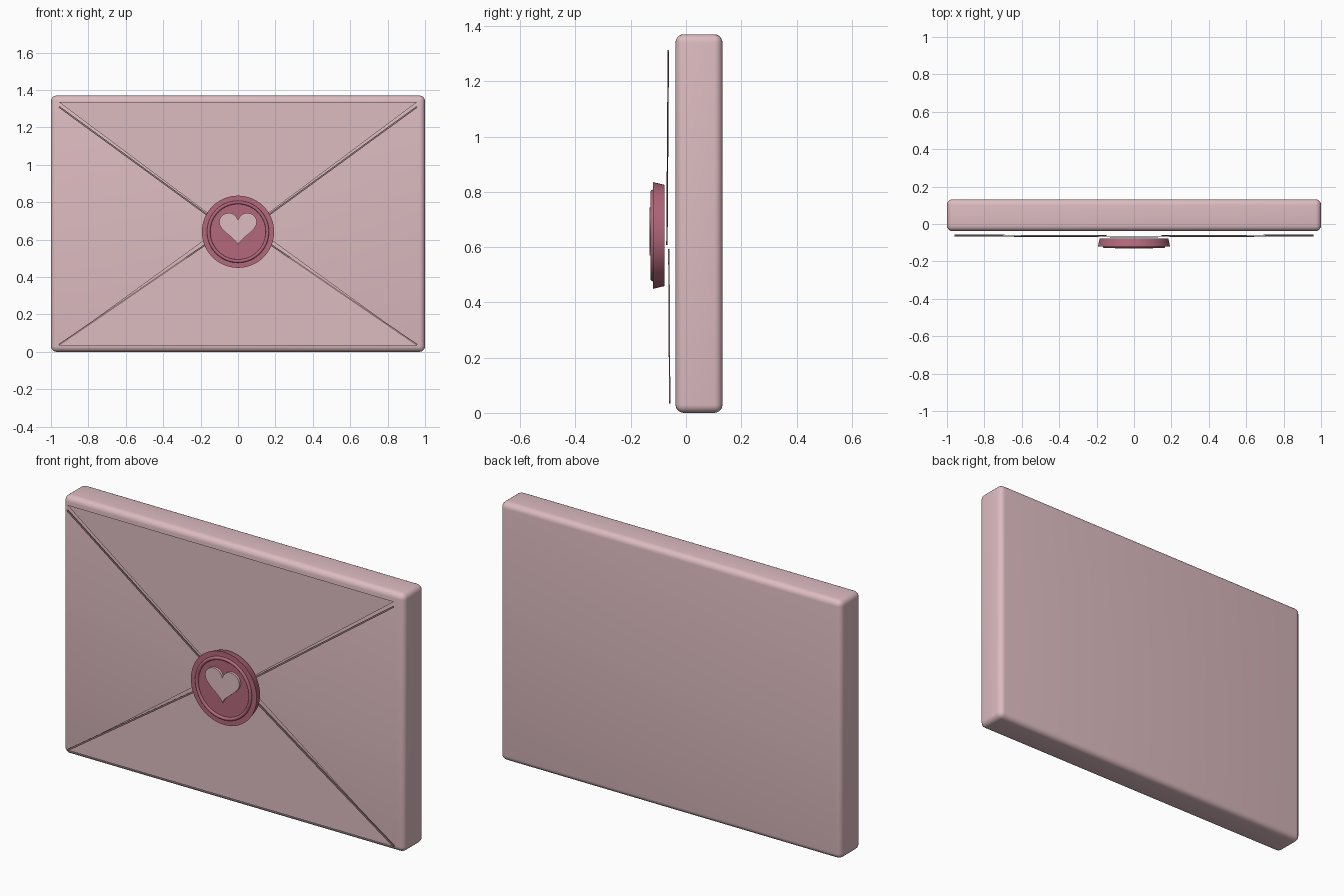
import bpy, bmesh, math
from mathutils import Vector

if "Cube" in bpy.data.objects:
    bpy.data.objects.remove(bpy.data.objects["Cube"])


def material(name, rgb):
    m = bpy.data.materials.new(name)
    m.diffuse_color = (*rgb, 1)
    m.use_nodes = True
    m.node_tree.nodes["Principled BSDF"].inputs["Base Color"].default_value = m.diffuse_color
    return m


PINK = material("pink_paper", (0.72, 0.50, 0.53))
WAX = material("rose_wax", (0.45, 0.14, 0.20))
FOLD = material("fold_line", (0.30, 0.19, 0.20))
SEAL_Z = 0.642


def finish(name, bm, mat, smooth=True):
    bmesh.ops.recalc_face_normals(bm, faces=bm.faces)
    me = bpy.data.meshes.new(name)
    bm.to_mesh(me)
    bm.free()
    ob = bpy.data.objects.new(name, me)
    bpy.context.collection.objects.link(ob)
    me.materials.append(mat)
    if smooth:
        bpy.ops.object.select_all(action='DESELECT')
        ob.select_set(True)
        bpy.context.view_layer.objects.active = ob
        bpy.ops.object.shade_smooth_by_angle(angle=math.radians(35))
    return ob


def lathe(name, profile, mat, closed=False, steps=64):
    """Spin (radius, y) points around the seal axis."""
    bm = bmesh.new()
    vs = [bm.verts.new((r, y, SEAL_Z)) for r, y in profile]
    es = [bm.edges.new(p) for p in zip(vs, vs[1:])]
    if closed:
        es.append(bm.edges.new((vs[-1], vs[0])))
    bmesh.ops.spin(bm, geom=vs + es, cent=(0, 0, SEAL_Z), axis=(0, 1, 0),
                   angle=math.tau, steps=steps)
    bmesh.ops.remove_doubles(bm, verts=bm.verts, dist=1e-5)
    return finish(name, bm, mat)


def flap(name, points, y):
    """Single paper sheet facing the front."""
    bm = bmesh.new()
    bm.faces.new([bm.verts.new((x, y, z)) for x, z in points])
    ob = finish(name, bm, PINK, False)
    if ob.data.polygons[0].normal.y > 0:
        ob.data.flip_normals()


def fold(name, a, b, width, depth):
    """Thin raised bar from a to b."""
    a, b = Vector(a), Vector(b)
    d = (b - a).normalized()
    side = d.cross(Vector((0, 1, 0))).normalized() * width / 2
    up = Vector((0, depth / 2, 0))
    bm = bmesh.new()
    ends = [[bm.verts.new(p + s * side + t * up)
             for s, t in ((-1, -1), (1, -1), (1, 1), (-1, 1))] for p in (a, b)]
    for e in ends:
        bm.faces.new(e)
    for i in range(4):
        j = (i + 1) % 4
        bm.faces.new((ends[0][i], ends[0][j], ends[1][j], ends[1][i]))
    finish(name, bm, FOLD, False)


# Envelope body with rounded edges
bm = bmesh.new()
bmesh.ops.create_cube(bm, size=1)
for v in bm.verts:
    v.co = (v.co.x * 2, v.co.y * 0.17 + 0.047, (v.co.z + 0.5) * 1.37)
bmesh.ops.bevel(bm, geom=bm.edges[:], offset=0.03, segments=5, profile=0.5, affect='EDGES')
finish("envelope_body", bm, PINK)

# Upper and lower paper flaps
flap("upper_flap", [(-0.96, 1.337), (0.96, 1.337), (0, 0.62)], -0.061)
flap("lower_flap", [(-0.96, 0.033), (0.96, 0.033), (0, 0.73)], -0.056)

# Fold lines along the flap edges
for label, s in (("left", -1), ("right", 1)):
    fold("upper_fold_" + label, (s * 0.957, -0.064, 1.31), (0, -0.069, 0.612), 0.009, 0.005)
    fold("lower_fold_" + label, (s * 0.957, -0.059, 0.037), (s * 0.15, -0.062, 0.59), 0.009, 0.005)

# Wax seal disc and its raised rim
lathe("seal_disc", [(0, -0.077), (0.183, -0.077), (0.193, -0.119), (0, -0.119)], WAX)
lathe("seal_ring", [(0.157 + 0.009 * math.cos(k * math.tau / 12),
                     -0.120 + 0.009 * math.sin(k * math.tau / 12)) for k in range(12)],
      WAX, closed=True)

# Heart emblem
bm = bmesh.new()
outline = []
for k in range(48):
    t = k * math.tau / 48
    x = 16 * math.sin(t) ** 3
    z = 13 * math.cos(t) - 5 * math.cos(2 * t) - 2 * math.cos(3 * t) - math.cos(4 * t)
    outline.append(bm.verts.new((x * 0.0063, -0.115, 0.671 + z * 0.0060)))
face = bm.faces.new(outline)
ext = bmesh.ops.extrude_face_region(bm, geom=[face])
for v in ext["geom"]:
    if isinstance(v, bmesh.types.BMVert):
        v.co.y = -0.132
finish("heart_emblem", bm, PINK)
